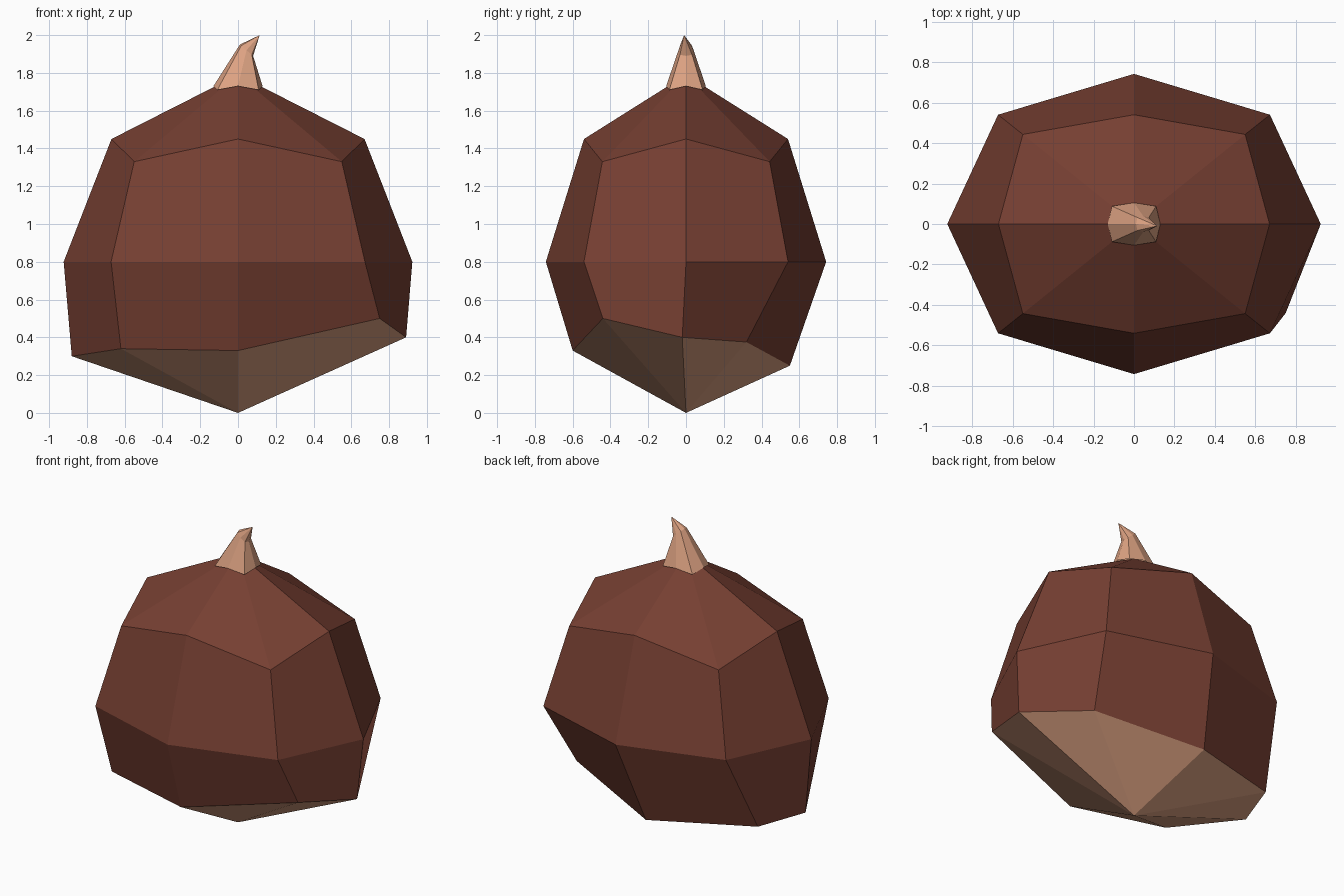
import bpy
import bmesh

cube = bpy.data.objects.get("Cube")
if cube:
    bpy.data.objects.remove(cube, do_unlink=True)


def make_material(name, srgb):
    """Flat colour given as 0-255 display values, stored as linear."""
    linear = [((c / 255 + 0.055) / 1.055) ** 2.4 for c in srgb]
    mat = bpy.data.materials.new(name)
    mat.use_nodes = True
    mat.diffuse_color = (*linear, 1)
    shader = next(n for n in mat.node_tree.nodes if n.type == 'BSDF_PRINCIPLED')
    shader.inputs["Base Color"].default_value = (*linear, 1)
    shader.inputs["Roughness"].default_value = 0.8
    return mat


# Eight directions around the model: side middles and corners alternate
DIRECTIONS = [(1, 0), (1, 1), (0, 1), (-1, 1), (-1, 0), (-1, -1), (0, -1), (1, -1)]


def ring(half_x, half_y, height, corner, corner_drop=0, shift=0, tilt=0):
    """Eight-sided ring whose corners are pulled in, dropped or tilted."""
    points = []
    for dx, dy in DIRECTIONS:
        is_corner = bool(dx and dy)
        pull = corner if is_corner else 1
        drop = corner_drop if is_corner else 0
        points.append((shift + dx * half_x * pull,
                       dy * half_y * pull,
                       height - drop - tilt * dx * pull))
    return points


def build_part(name, rings, material, tip):
    """Bridge rings with quads from low to high, then fan the last to a tip."""
    bm = bmesh.new()
    loops = [[bm.verts.new(p) for p in points] for points in rings]
    count = len(DIRECTIONS)
    for low, high in zip(loops, loops[1:]):
        for i in range(count):
            j = (i + 1) % count
            bm.faces.new((low[i], low[j], high[j], high[i]))
    end = bm.verts.new(tip)
    last = loops[-1]
    upward = tip[2] > last[0].co.z
    for i in range(count):
        j = (i + 1) % count
        pair = (last[i], last[j]) if upward else (last[j], last[i])
        bm.faces.new((*pair, end))
    mesh = bpy.data.meshes.new(name)
    bm.to_mesh(mesh)
    bm.free()
    mesh.materials.append(material)
    obj = bpy.data.objects.new(name, mesh)
    bpy.context.scene.collection.objects.link(obj)


shell_brown = make_material("shell brown", (118, 63, 50))
pale_peach = make_material("pale peach", (222, 163, 131))

# Uneven rim where the shell meets the pale base
rim = [(0.89, -0.02, 0.4), (0.58, 0.32, 0.375), (-0.09, 0.55, 0.25), (-0.76, 0.33, 0.3),
       (-0.88, 0, 0.3), (-0.62, -0.44, 0.34), (0, -0.6, 0.33), (0.75, -0.44, 0.5)]

# Faceted brown shell
belly = ring(half_x=0.923, half_y=0.742, height=0.8, corner=0.728)
shoulder = ring(half_x=0.67, half_y=0.54, height=1.45, corner=0.82, corner_drop=0.12)
build_part("shell", [rim, belly, shoulder], shell_brown, tip=(0, 0, 1.79))

# Pale pointed base
build_part("base", [rim], pale_peach, tip=(0, 0, 0))

# Bent stem
stem_foot = ring(half_x=0.13, half_y=0.105, height=1.73, corner=0.84, corner_drop=0.02)
stem_bend = ring(half_x=0.035, half_y=0.04, height=1.92, corner=0.8, shift=0.045, tilt=0.03)
build_part("stem", [stem_foot, stem_bend], pale_peach, tip=(0.115, -0.01, 2))
